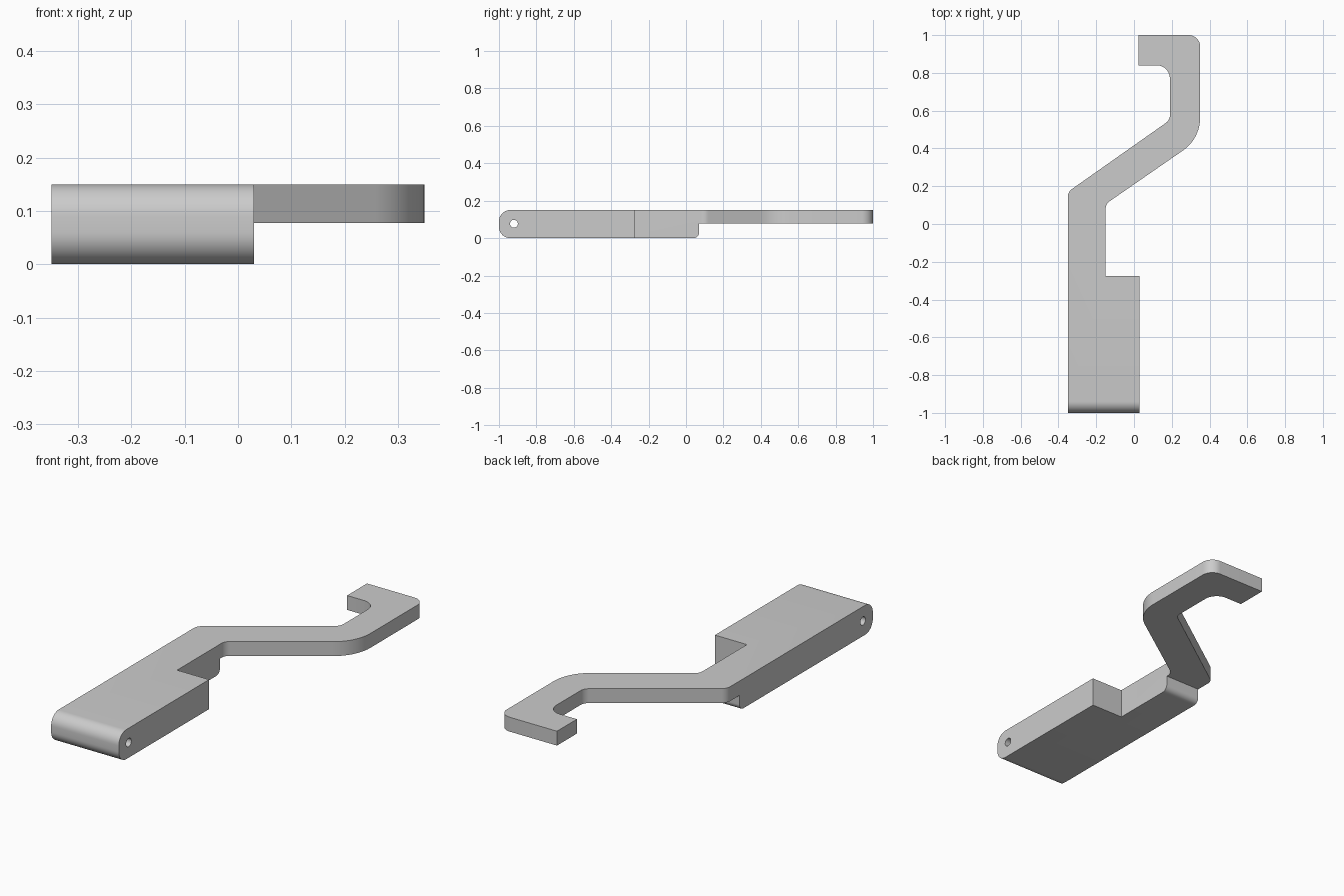
import bpy, bmesh, math
from mathutils import Vector

cube = bpy.data.objects.get("Cube")
if cube:
    bpy.data.objects.remove(cube, do_unlink=True)

grey = bpy.data.materials.new("plain_grey")
grey.use_nodes = True
grey.diffuse_color = (0.6, 0.6, 0.6, 1)
grey.node_tree.nodes["Principled BSDF"].inputs["Base Color"].default_value = (0.6, 0.6, 0.6, 1)


def rounded(corners, steps=10):
    """Outline from (a, b, radius) corners, each filleted by its radius."""
    pts = []
    for i, (a, b, r) in enumerate(corners):
        p = Vector((a, b))
        if r == 0:
            pts.append(p)
            continue
        u = (Vector(corners[i - 1][:2]) - p).normalized()
        v = (Vector(corners[(i + 1) % len(corners)][:2]) - p).normalized()
        half = u.angle(v) / 2
        centre = p + (u + v).normalized() * (r / math.sin(half))
        start = p + u * (r / math.tan(half)) - centre
        end = p + v * (r / math.tan(half)) - centre
        sweep = math.pi - 2 * half
        for k in range(steps + 1):
            t = k / steps
            pts.append(centre + (start * math.sin((1 - t) * sweep)
                                 + end * math.sin(t * sweep)) / math.sin(sweep))
    return pts


def prism(name, outline, place, depth):
    """Extrude an outline, mapped into space by place, along depth."""
    bm = bmesh.new()
    face = bm.faces.new([bm.verts.new(place(p.x, p.y)) for p in outline])
    grown = bmesh.ops.extrude_face_region(bm, geom=[face])["geom"]
    bmesh.ops.translate(bm, vec=depth,
                        verts=[g for g in grown if isinstance(g, bmesh.types.BMVert)])
    bmesh.ops.recalc_face_normals(bm, faces=bm.faces)
    mesh = bpy.data.meshes.new(name)
    bm.to_mesh(mesh)
    bm.free()
    mesh.materials.append(grey)
    obj = bpy.data.objects.new(name, mesh)
    bpy.context.collection.objects.link(obj)
    return obj


# Plan of the wide pad, cranked arm and end hook
plan = rounded([
    (-0.35, -1.1, 0), (0.03, -1.1, 0), (0.03, -0.275, 0), (-0.15, -0.275, 0),
    (-0.15, 0.106, 0.05), (0.35, 0.452, 0.21), (0.35, 1, 0.06), (0.025, 1, 0),
    (0.025, 0.84, 0), (0.19, 0.84, 0.07), (0.19, 0.55, 0.05), (-0.35, 0.17, 0.05)])
lever = prism("hooked_lever", plan, lambda a, b: (a, b, -0.1), (0, 0, 0.4))

# Side profile: round nose, thick pad, thin arm
side = rounded([
    (-1, 0, 0.06), (0.07, 0, 0.03), (0.07, 0.077, 0), (1.1, 0.077, 0),
    (1.1, 0.15, 0), (-1, 0.15, 0.06)])
profile = prism("side_profile_cutter", side, lambda a, b: (-0.5, a, b), (1, 0, 0))

# Pivot hole across the nose
ring = [Vector((-0.92 + 0.021 * math.cos(t), 0.077 + 0.021 * math.sin(t)))
        for t in (math.tau * k / 32 for k in range(32))]
pin = prism("pivot_hole_cutter", ring, lambda a, b: (-0.5, a, b), (1, 0, 0))

for cutter, operation in ((profile, 'INTERSECT'), (pin, 'DIFFERENCE')):
    cutter.hide_render = True
    mod = lever.modifiers.new(cutter.name, 'BOOLEAN')
    mod.operation = operation
    mod.solver = 'EXACT'
    mod.object = cutter

# Bake the cuts, then drop the cutters
bpy.context.view_layer.update()
baked = bpy.data.meshes.new_from_object(
    lever.evaluated_get(bpy.context.evaluated_depsgraph_get()))
lever.modifiers.clear()
lever.data = baked
baked.materials.clear()
baked.materials.append(grey)
for poly in baked.polygons:
    poly.material_index = 0
for cutter in (profile, pin):
    bpy.data.objects.remove(cutter, do_unlink=True)

for obj in bpy.context.selected_objects:
    obj.select_set(False)
bpy.context.view_layer.objects.active = lever
lever.select_set(True)
bpy.ops.object.shade_smooth_by_angle(angle=math.radians(30))
